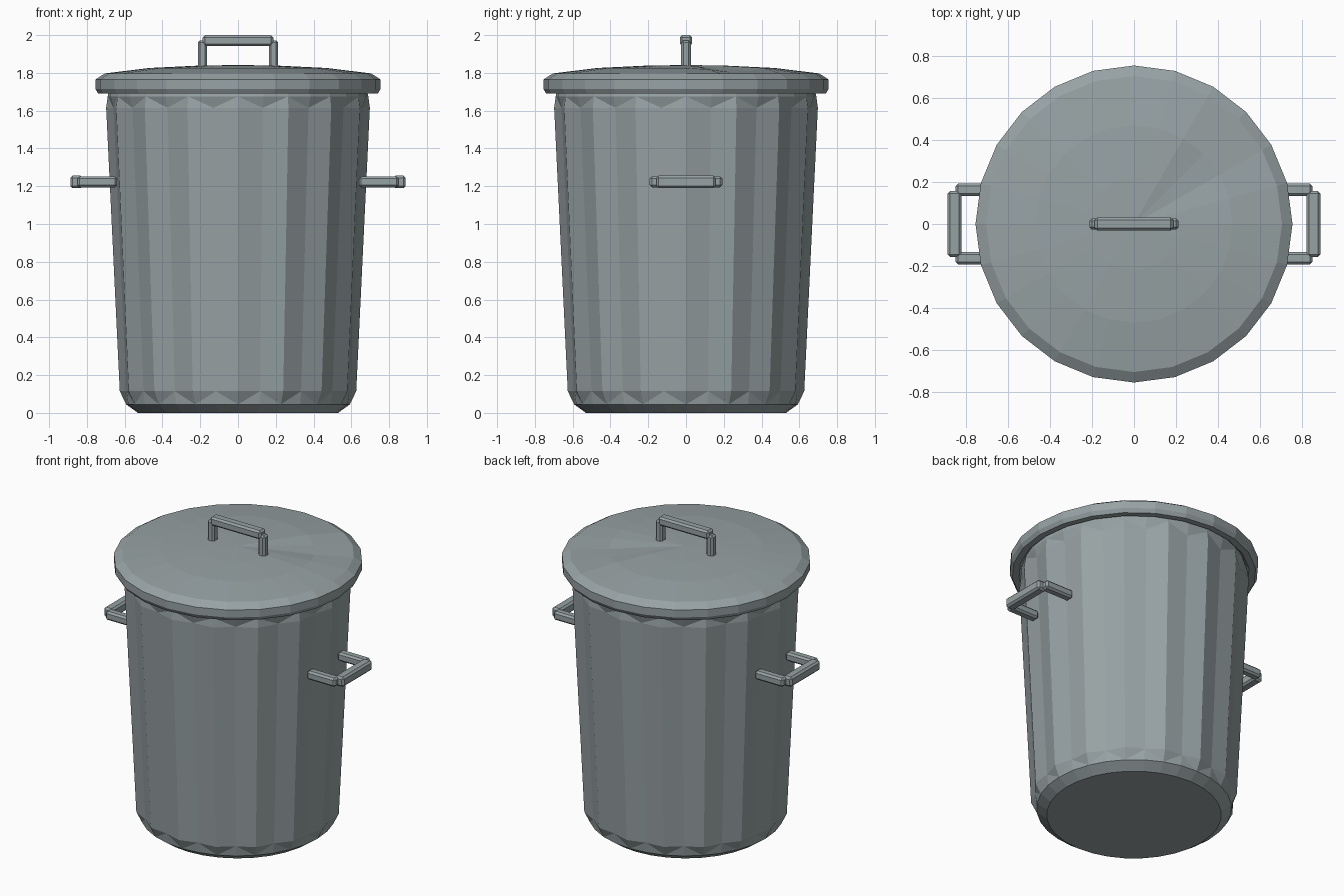
import bpy, bmesh, math

if "Cube" in bpy.data.objects:
    bpy.data.objects.remove(bpy.data.objects["Cube"], do_unlink=True)

steel = bpy.data.materials.new("grey_steel")
steel.use_nodes = True
colour = (0.31, 0.36, 0.37, 1)
steel.diffuse_color = colour
steel.node_tree.nodes["Principled BSDF"].inputs["Base Color"].default_value = colour


def finish(name, bm):
    bmesh.ops.recalc_face_normals(bm, faces=bm.faces[:])
    mesh = bpy.data.meshes.new(name)
    bm.to_mesh(mesh)
    bm.free()
    mesh.materials.append(steel)
    obj = bpy.data.objects.new(name, mesh)
    bpy.context.collection.objects.link(obj)
    return obj


def lathe(profile, sides, cap_first=True, cap_last=True):
    """Rings of (ridge radius, groove radius, z); diagonals start on the ridges."""
    bm = bmesh.new()
    rings = []
    for ridge, groove, z in profile:
        ring = []
        for i in range(sides):
            a = 2 * math.pi * i / sides
            r = groove if i % 2 else ridge
            ring.append(bm.verts.new((r * math.cos(a), r * math.sin(a), z)))
        rings.append(ring)
    for k in range(len(rings) - 1):
        low, high = rings[k], rings[k + 1]
        low_round = profile[k][0] == profile[k][1]
        high_round = profile[k + 1][0] == profile[k + 1][1]
        for i in range(sides):
            j = (i + 1) % sides
            a, b, c, d = low[i], low[j], high[j], high[i]
            if low_round == high_round:
                bm.faces.new((a, b, c, d))
            elif (i % 2 == 0) == low_round:
                bm.faces.new((a, b, c))
                bm.faces.new((a, c, d))
            else:
                bm.faces.new((a, b, d))
                bm.faces.new((b, c, d))
    if cap_first:
        bm.faces.new(rings[0][::-1])
    if cap_last:
        bm.faces.new(rings[-1])
    return bm, rings


def bar(name, low, high):
    """Box between two corners with chamfered edges."""
    bm = bmesh.new()
    bmesh.ops.create_cube(bm, size=1)
    for v in bm.verts:
        v.co = [(l + h) / 2 + c * (h - l) for l, h, c in zip(low, high, v.co)]
    bmesh.ops.bevel(bm, geom=bm.edges[:], offset=0.012, segments=1, affect='EDGES')
    return finish(name, bm)


# Fluted body
body, _ = lathe([(0.53, 0.53, 0), (0.592, 0.592, 0.045), (0.626, 0.602, 0.115),
                 (0.698, 0.672, 1.615), (0.69, 0.69, 1.675), (0.675, 0.675, 1.735)], 32)
finish("bin_body", body)

# Lid with a shallow dome and a dent on one side
lid_profile = [(0.66, 1.73), (0.70, 1.69), (0.74, 1.69), (0.755, 1.715), (0.755, 1.765),
               (0.705, 1.797), (0.47, 1.826), (0.22, 1.838)]
lid, rings = lathe([(r, r, z) for r, z in lid_profile], 24, cap_last=False)
for i, depth in ((1, 0.008), (2, 0.022), (3, 0.016)):
    rings[-2][i].co.z -= depth
    rings[-1][i].co.z -= depth * 0.5
centre = lid.verts.new((0, 0, 1.842))
for i in range(24):
    lid.faces.new((rings[-1][i], rings[-1][(i + 1) % 24], centre))
finish("lid", lid)

# Lid handle
bar("lid_handle_grip", (-0.187, -0.032, 1.942), (0.187, 0.032, 2.0))
for side, s in (("left", 1), ("right", -1)):
    x = sorted((s * 0.163, s * 0.213))
    bar("lid_handle_leg_" + side, (x[0], -0.026, 1.81), (x[1], 0.026, 1.972))

# Side handles
for side, s in (("left", 1), ("right", -1)):
    x = sorted((s * 0.822, s * 0.888))
    bar("side_handle_grip_" + side, (x[0], -0.157, 1.19), (x[1], 0.157, 1.256))
    x = sorted((s * 0.64, s * 0.85))
    for end, t in (("back", 1), ("front", -1)):
        y = sorted((t * 0.133, t * 0.192))
        bar("side_handle_arm_" + side + "_" + end, (x[0], y[0], 1.194), (x[1], y[1], 1.252))
